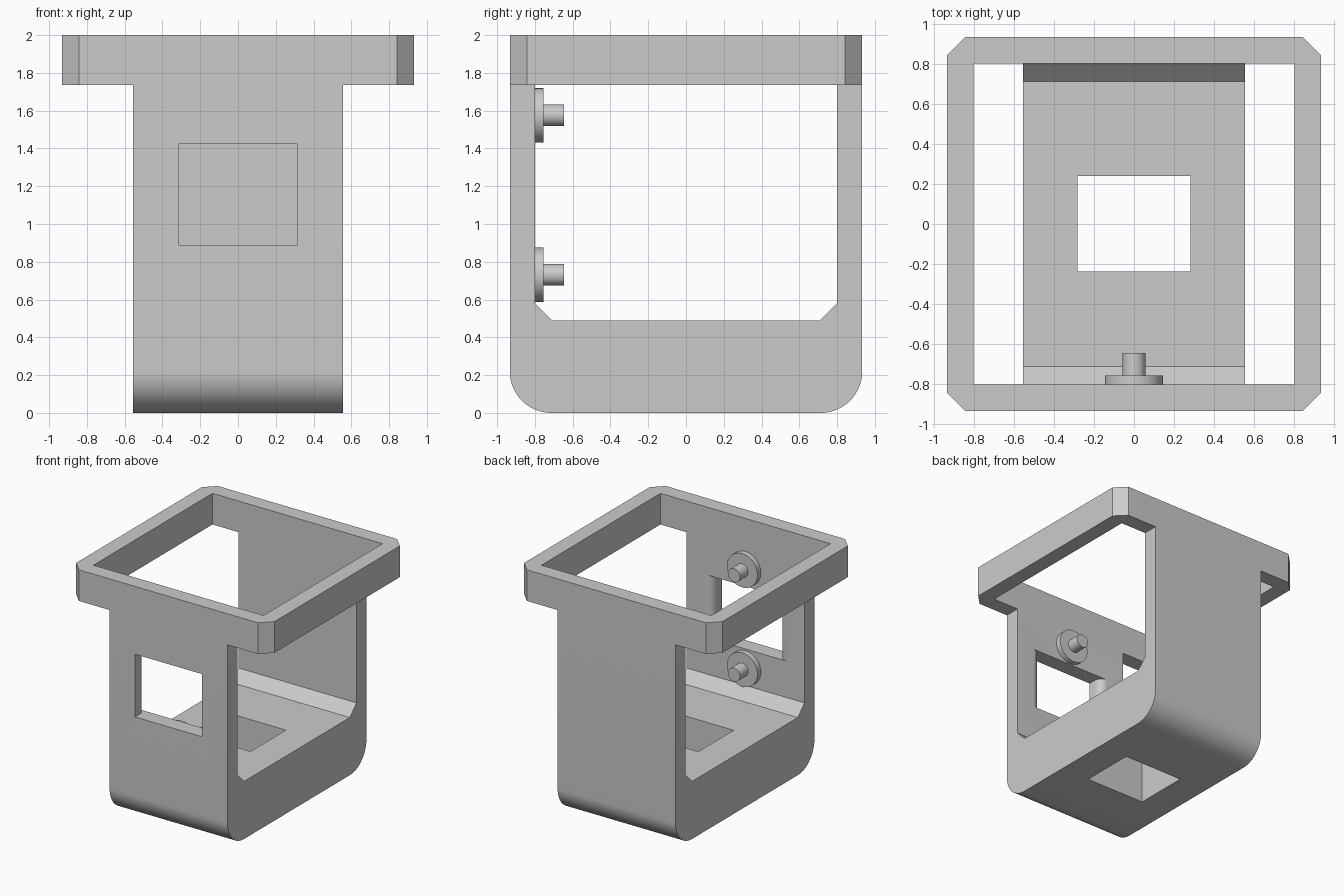
import bpy, bmesh, math
from mathutils import Vector

cube = bpy.data.objects.get("Cube")
if cube:
    bpy.data.objects.remove(cube, do_unlink=True)

grey = bpy.data.materials.new("plain grey")
grey.use_nodes = True
grey.diffuse_color = (0.6, 0.6, 0.6, 1)
grey.node_tree.nodes["Principled BSDF"].inputs["Base Color"].default_value = (0.6, 0.6, 0.6, 1)


def prism(name, points, direction):
    """Extrude a closed outline of 3D points along a direction."""
    bm = bmesh.new()
    face = bm.faces.new([bm.verts.new(p) for p in points])
    out = bmesh.ops.extrude_face_region(bm, geom=[face])
    verts = [v for v in out["geom"] if isinstance(v, bmesh.types.BMVert)]
    bmesh.ops.translate(bm, verts=verts, vec=Vector(direction))
    bmesh.ops.recalc_face_normals(bm, faces=bm.faces[:])
    mesh = bpy.data.meshes.new(name)
    bm.to_mesh(mesh)
    bm.free()
    mesh.materials.append(grey)
    obj = bpy.data.objects.new(name, mesh)
    bpy.context.collection.objects.link(obj)
    return obj


def box_cutter(name, x, y0, y1, z0, z1):
    return prism(name, [(-x, y0, z0), (x, y0, z0), (x, y1, z0), (-x, y1, z0)], (0, 0, z1 - z0))


def arc(cx, cy, r, start, end, steps=12):
    angles = [math.radians(start + (end - start) * i / steps) for i in range(steps + 1)]
    return [(cx + r * math.cos(a), cy + r * math.sin(a)) for a in angles]


def combine(target, tool, operation):
    mod = target.modifiers.new(operation.title(), "BOOLEAN")
    mod.operation, mod.solver, mod.object = operation, "EXACT", tool
    bpy.context.view_layer.objects.active = target
    bpy.ops.object.modifier_apply(modifier=mod.name)
    bpy.data.objects.remove(tool, do_unlink=True)


def smooth(obj):
    bpy.ops.object.select_all(action="DESELECT")
    obj.select_set(True)
    bpy.context.view_layer.objects.active = obj
    bpy.ops.object.shade_smooth_by_angle(angle=math.radians(30))


HALF, INNER, STRAP = 0.933, 0.8, 0.555
RIM, FLOOR, CHAMFER, ROUND = 1.735, 0.49, 0.09, 0.22

# U-shaped strap: rounded outside, chamfered inside; it runs up into the rim
right = [(INNER - CHAMFER, FLOOR), (INNER, FLOOR + CHAMFER), (INNER, 2), (HALF, 2)]
right += arc(HALF - ROUND, ROUND, ROUND, 0, -90, 16)
left = [(-y, z) for y, z in reversed(right)]
body = prism("bracket_body", [(-STRAP, y, z) for y, z in right + left], (2 * STRAP, 0, 0))

# Rim: square frame with clipped corners
c = HALF - CHAMFER
outline = [(c, -HALF), (HALF, -c), (HALF, c), (c, HALF),
           (-c, HALF), (-HALF, c), (-HALF, -c), (-c, -HALF)]
rim = prism("rim", [(x, y, RIM) for x, y in outline], (0, 0, 2 - RIM))
combine(rim, box_cutter("rim_opening", INNER, -INNER, INNER, 1.6, 2.1), "DIFFERENCE")
combine(body, rim, "UNION")

# Floor opening
combine(body, box_cutter("floor_opening", 0.283, -0.236, 0.24, -0.1, 0.6), "DIFFERENCE")

# Front window, its sides rounded off toward the inside
W, R = 0.315, 0.07
side = [(W, -1.0)] + arc(W + R, -INNER - R, R, 180, 90) + [(W + R, -0.7)]
side += [(-x, y) for x, y in reversed(side)]
window = prism("window_opening", [(x, y, 0.89) for x, y in side], (0, 0, 0.533))
combine(body, window, "DIFFERENCE")
smooth(body)

# Two stepped pegs on the inside of the front wall
for label, z in (("upper", 1.575), ("lower", 0.731)):
    for part, radius, y0, y1 in (("peg_flange", 0.144, -INNER, -0.755),
                                 ("peg_pin", 0.057, -0.755, -0.645)):
        ring = arc(0, z, radius, 0, 360, 48)[:-1]
        smooth(prism(f"{label}_{part}", [(x, y0, h) for x, h in ring], (0, y1 - y0, 0)))
